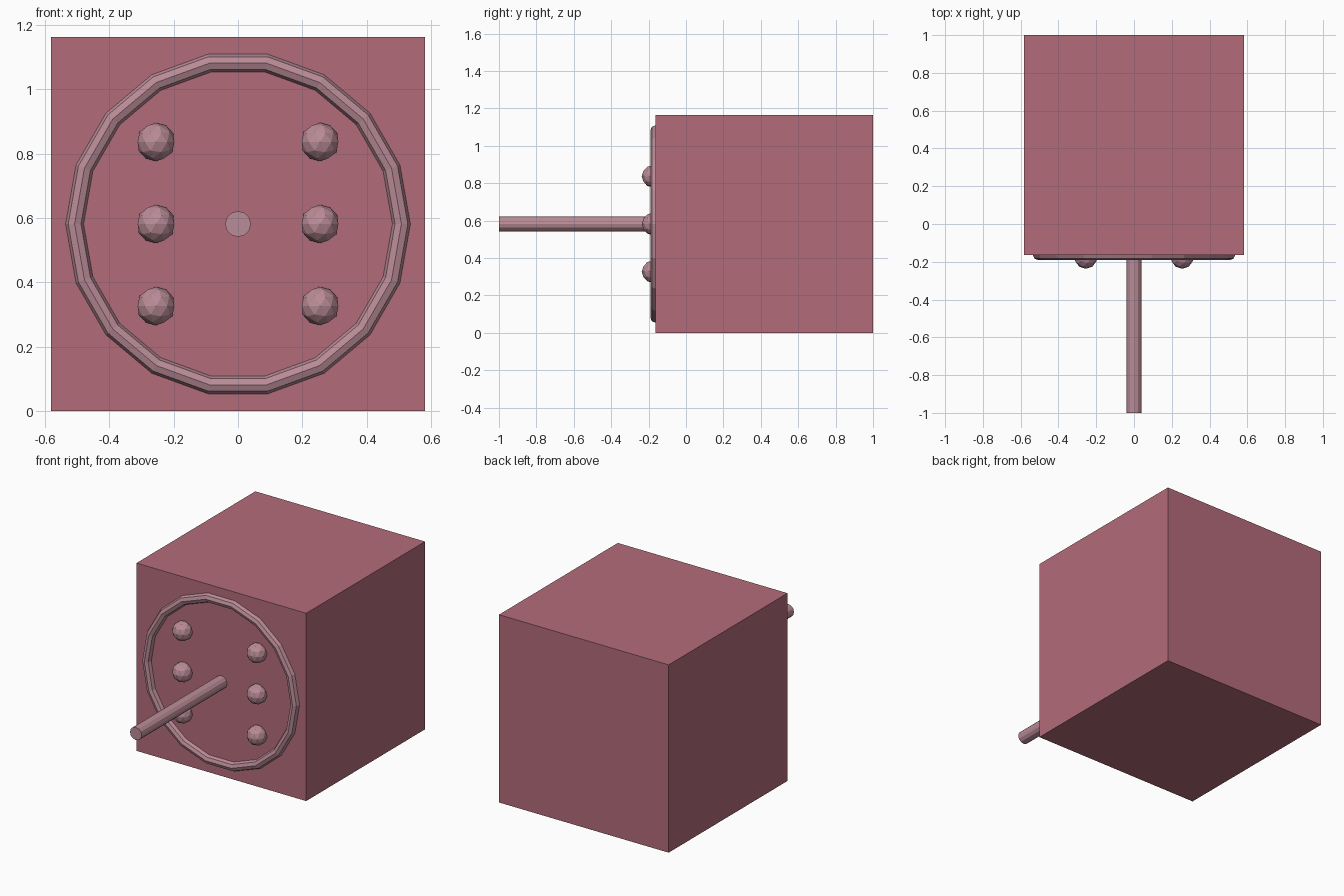
import bpy
from math import radians

if "Cube" in bpy.data.objects:
    bpy.data.objects.remove(bpy.data.objects["Cube"])

S = 1.163            # cube edge
FRONT = 1.0 - S      # y of the cube's front face
MID = S / 2


def material(name, rgb):
    m = bpy.data.materials.new(name)
    m.diffuse_color = (*rgb, 1)
    m.use_nodes = True
    m.node_tree.nodes["Principled BSDF"].inputs["Base Color"].default_value = m.diffuse_color
    return m


rose = material("rose", (0.45, 0.15, 0.195))
pale = material("pale_rose", (0.49, 0.26, 0.31))


def finish(name, mat):
    ob = bpy.context.object
    ob.name = name
    ob.data.materials.append(mat)
    return ob


# Body
bpy.ops.mesh.primitive_cube_add(size=S, location=(0, FRONT + S / 2, MID))
finish("body", rose)

# Low-poly ring half sunk into the front face
bpy.ops.mesh.primitive_torus_add(major_segments=18, minor_segments=8,
                                 major_radius=0.508, minor_radius=0.028,
                                 location=(0, FRONT, MID),
                                 rotation=(radians(90), 0, 0))
finish("front_ring", pale)

# Rod sticking out of the face centre
bpy.ops.mesh.primitive_cylinder_add(vertices=12, radius=0.04, depth=1 + FRONT,
                                    location=(0, (FRONT - 1) / 2, MID),
                                    rotation=(radians(90), 0, 0))
finish("rod", pale)

# Two columns of three studs
for side, x in (("left", -0.255), ("right", 0.255)):
    for row, dz in (("lower", -0.255), ("middle", 0), ("upper", 0.255)):
        bpy.ops.mesh.primitive_ico_sphere_add(subdivisions=2, radius=0.06,
                                              location=(x, FRONT - 0.014, MID + dz))
        finish(f"stud_{side}_{row}", pale)
